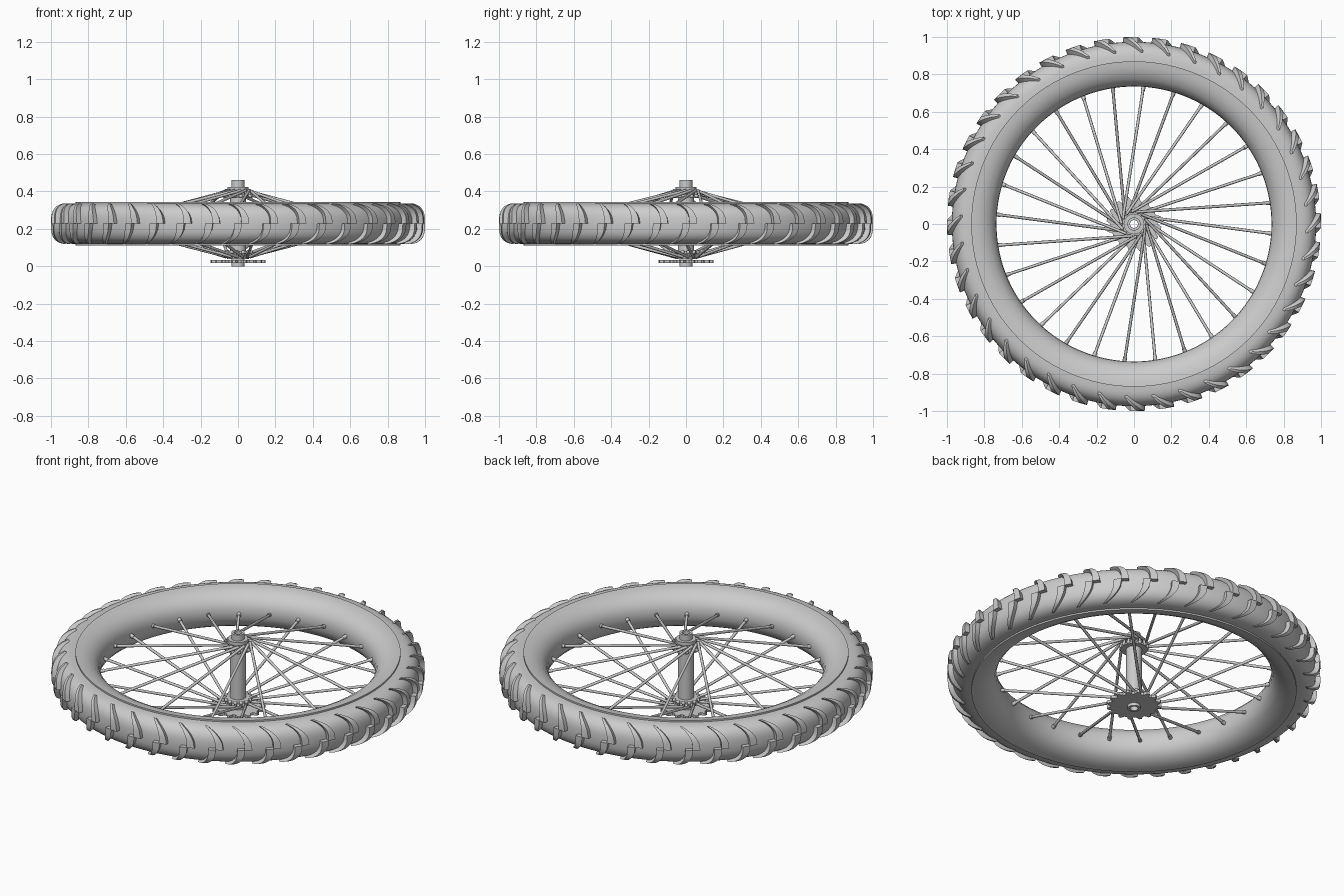
import bpy, bmesh
from math import sin, cos, radians, tau
from mathutils import Vector, Matrix

if "Cube" in bpy.data.objects:
    bpy.data.objects.remove(bpy.data.objects["Cube"])

MID = 0.2275        # height of the wheel's middle plane
SPOKES = 28
LUGS = 40

grey = bpy.data.materials.new("plain_grey")
grey.use_nodes = True
grey.diffuse_color = (0.6, 0.6, 0.6, 1)
grey.node_tree.nodes["Principled BSDF"].inputs["Base Color"].default_value = (0.6, 0.6, 0.6, 1)


def finish(name, bm, angle=35, recalc=True):
    if recalc:
        bmesh.ops.recalc_face_normals(bm, faces=bm.faces)
    mesh = bpy.data.meshes.new(name)
    bm.to_mesh(mesh)
    bm.free()
    mesh.materials.append(grey)
    obj = bpy.data.objects.new(name, mesh)
    bpy.context.collection.objects.link(obj)
    bpy.ops.object.select_all(action='DESELECT')
    obj.select_set(True)
    bpy.context.view_layer.objects.active = obj
    bpy.ops.object.shade_smooth_by_angle(angle=radians(angle))


def polar(r, a, z):
    return Vector((r * cos(a), r * sin(a), z))


def lathe(name, profile, steps):
    """Spin a closed (radius, height) profile around the z axis."""
    bm = bmesh.new()
    rings = [[bm.verts.new(polar(r, tau * i / steps, z)) for r, z in profile]
             for i in range(steps)]
    n = len(profile)
    for i in range(steps):
        a, b = rings[i], rings[(i + 1) % steps]
        for j in range(n):
            k = (j + 1) % n
            bm.faces.new((a[j], b[j], b[k], a[k]))
    finish(name, bm)


def rod(bm, p, q, radius, sides=8):
    d = q - p
    turn = d.to_track_quat('Z', 'Y').to_matrix().to_4x4()
    bmesh.ops.create_cone(bm, cap_ends=True, segments=sides, radius1=radius, radius2=radius,
                          depth=d.length, matrix=Matrix.Translation((p + q) / 2) @ turn)


def section_point(u, depth, height, power):
    """Rounded section above the rim edge; u is the angle from the outermost line."""
    c, s = max(cos(u), 0.0), sin(u)
    z = height * abs(s) ** power
    return 0.868 + depth * c ** power, MID + (z if s >= 0 else -z)


# Tyre
lathe("tyre", [section_point(radians(-90 + 10 * i), 0.106, 0.108, 0.75) for i in range(19)], 120)

# Rim with a rounded inner face and a sharp lip over the tyre
half = [(0.735, 0), (0.738, 0.03), (0.75, 0.06), (0.775, 0.088), (0.81, 0.106),
        (0.84, 0.114), (0.87, 0.117), (0.87, 0.09)]
lathe("rim", [(r, MID + z) for r, z in half] + [(r, MID - z) for r, z in half[:0:-1]], 120)

# Tread lugs: two rows of curved, tapering blocks
bm = bmesh.new()
for i in range(LUGS):
    for side in (1, -1):
        start = tau * (i + (0.25 if side > 0 else 0)) / LUGS
        sections = []
        for j in range(8):
            t = j / 7
            u = side * radians(72) * t
            mid = start - 0.085 * t ** 1.6
            w = 0.021 * (1 - 0.65 * t)
            r0, z0 = section_point(u, 0.096, 0.1, 0.75)
            r1, z1 = section_point(u, 0.132, 0.113, 0.64)
            sections.append([bm.verts.new(polar(r, mid + s * w, z))
                             for r, z, s in ((r0, z0, -1), (r1, z1, -1), (r1, z1, 1), (r0, z0, 1))])
        for a, b in zip(sections, sections[1:]):
            for k in range(4):
                bm.faces.new((a[k], a[(k + 1) % 4], b[(k + 1) % 4], b[k]))
        bm.faces.new(sections[0])
        bm.faces.new(sections[-1][::-1])
finish("tread_lugs", bm)

# Hollow hub with a flange near each end
lathe("hub", [(0.021, 0), (0.035, 0), (0.035, 0.04), (0.06, 0.04), (0.06, 0.05), (0.042, 0.055),
              (0.042, 0.40), (0.055, 0.405), (0.055, 0.425), (0.035, 0.425),
              (0.035, 0.46), (0.021, 0.46)], 32)
for name, z in (("upper_flange", 0.37), ("lower_flange", 0.075)):
    lathe(name, [(0.04, z - 0.006), (0.072, z - 0.006), (0.072, z + 0.006), (0.04, z + 0.006)], 32)

# Spokes, alternating between the two flanges, with nipples and head beads
spokes, nipples, heads = bmesh.new(), bmesh.new(), bmesh.new()
for i in range(SPOKES):
    a = radians(86) + tau * i / SPOKES
    upper = i % 2 == 0
    z, twist = (0.405, radians(68)) if upper else (0.05, radians(40))
    outer = polar(0.74, a, MID)
    inner = polar(0.066, a + twist, z)
    rod(spokes, inner, outer, 0.008)
    rod(nipples, outer, outer + (inner - outer).normalized() * 0.025, 0.011)
    bead = polar(0.07, a + twist, 0.375 if upper else 0.075)
    rod(heads, inner, bead, 0.0075)
    bmesh.ops.create_icosphere(heads, subdivisions=2, radius=0.011,
                               matrix=Matrix.Translation(bead))
finish("spokes", spokes, 50)
finish("spoke_nipples", nipples, 50)
finish("spoke_heads", heads, 50)

# Sprocket: toothed plate, open towards the hub
bm = bmesh.new()
TEETH = 16
outline = []
for i in range(TEETH):
    for part, r in ((0, 0.125), (0.3, 0.127), (0.5, 0.147), (0.75, 0.147)):
        outline.append((r, tau * (i + part) / TEETH))
low = [bm.verts.new(polar(r, a, 0.017)) for r, a in outline]
high = [bm.verts.new(polar(r, a, 0.033)) for r, a in outline]
bore = [bm.verts.new(polar(0.034, a, 0.017)) for r, a in outline]
for i in range(len(outline)):
    k = (i + 1) % len(outline)
    bm.faces.new((low[i], low[k], high[k], high[i]))
    bm.faces.new((bore[i], bore[k], low[k], low[i]))
finish("sprocket", bm, recalc=False)
